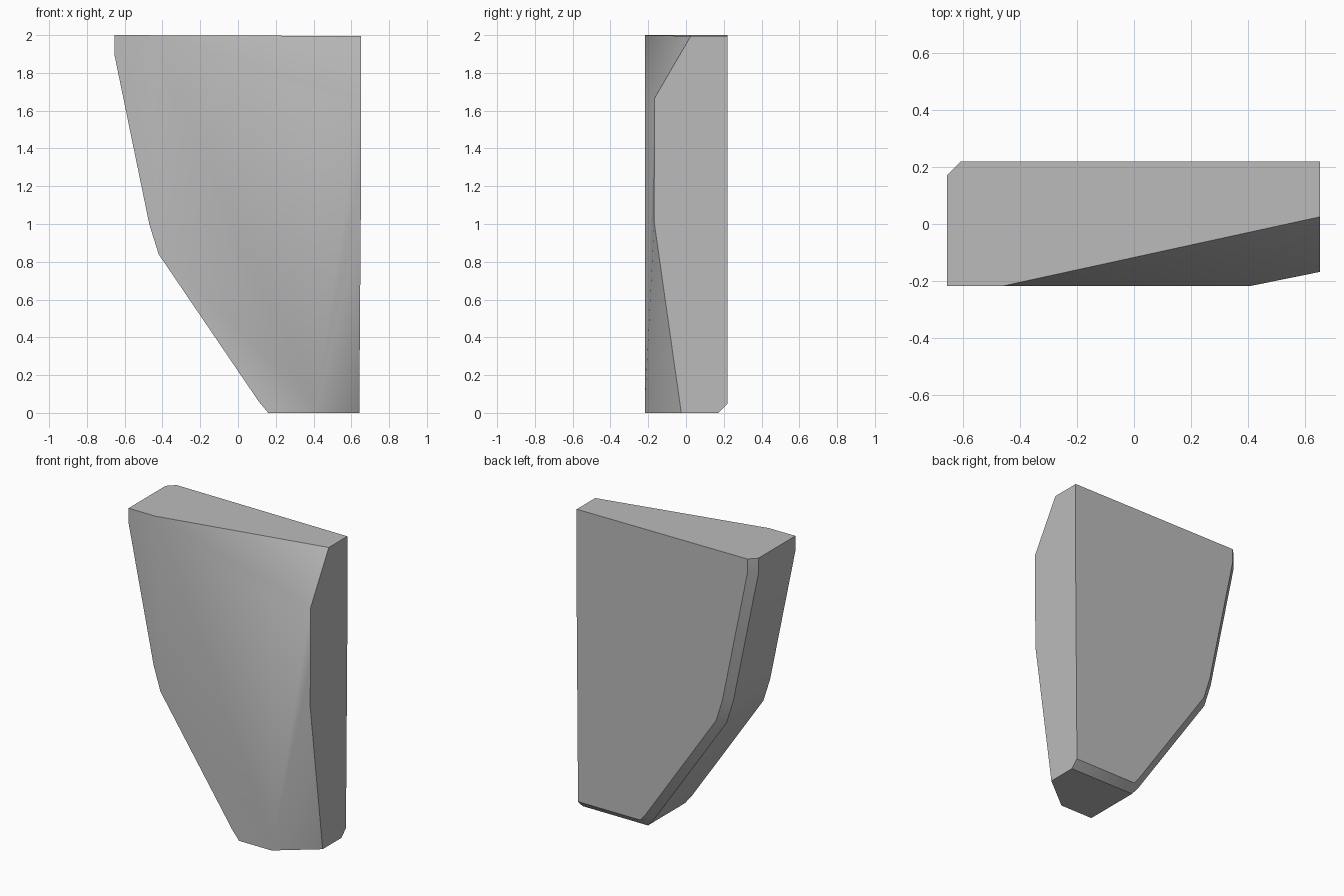
import bpy, bmesh, math
from mathutils import Vector

cube = bpy.data.objects.get("Cube")
if cube:
    bpy.data.objects.remove(cube, do_unlink=True)

FRONT, BACK, BEVEL = -0.217, 0.22, 0.048

# Outline of the slab seen from the front (x, z)
outline = [(-0.655, 2), (-0.655, 1.9), (-0.47, 1.0), (-0.42, 0.84),
           (0.11, 0.06), (0.16, 0), (0.642, 0), (0.652, 1.3), (0.652, 1.995)]

bm = bmesh.new()
face = bm.faces.new([bm.verts.new((x, FRONT, z)) for x, z in outline])
moved = bmesh.ops.extrude_face_region(bm, geom=[face])["geom"]
bmesh.ops.translate(bm, vec=(0, BACK - FRONT, 0),
                    verts=[v for v in moved if isinstance(v, bmesh.types.BMVert)])
bmesh.ops.recalc_face_normals(bm, faces=bm.faces[:])


def slice_off(point, normal):
    """Remove everything on the normal's side of a plane and cap the cut."""
    geom = bm.verts[:] + bm.edges[:] + bm.faces[:]
    cut = bmesh.ops.bisect_plane(bm, geom=geom, dist=1e-5, plane_co=point,
                                 plane_no=normal, clear_outer=True)["geom_cut"]
    edges = [e for e in cut if isinstance(e, bmesh.types.BMEdge)]
    bmesh.ops.holes_fill(bm, edges=edges, sides=0)


def slice_through(a, b, c):
    """Slice along the plane of three points, dropping its front side."""
    a, b, c = Vector(a), Vector(b), Vector(c)
    normal = (b - a).cross(c - a).normalized()
    slice_off(a, normal if normal.y < 0 else -normal)


# Front facets: sloped top, upright corner, tapering lower corner
slice_through((-0.46, FRONT, 2), (0.652, 0.028, 2), (0.652, -0.17, 1.66))
slice_through((0.41, FRONT, 0), (0.41, FRONT, 1), (0.652, -0.168, 1))
slice_through((0.4, FRONT, 0), (0.642, -0.025, 0), (0.652, -0.168, 1.02))

# Bevel on the back rim, along the left side and the foot
for (x0, z0), (x1, z1) in zip(outline[:6], outline[1:7]):
    outward = Vector((z1 - z0, 0, x0 - x1)).normalized()
    slice_off(Vector((x0, BACK - BEVEL, z0)), outward + Vector((0, 1, 0)))

bmesh.ops.remove_doubles(bm, verts=bm.verts[:], dist=0.0005)
bmesh.ops.recalc_face_normals(bm, faces=bm.faces[:])
mesh = bpy.data.meshes.new("faceted_slab")
bm.to_mesh(mesh)
bm.free()
slab = bpy.data.objects.new("faceted_slab", mesh)
bpy.context.collection.objects.link(slab)

# Plain grey
grey = bpy.data.materials.new("light_grey")
grey.use_nodes = True
colour = (0.5, 0.5, 0.5, 1)
grey.diffuse_color = colour
grey.node_tree.nodes["Principled BSDF"].inputs["Base Color"].default_value = colour
mesh.materials.append(grey)

# Soft blends between shallow facets, crisp main edges
bpy.context.view_layer.objects.active = slab
slab.select_set(True)
bpy.ops.object.shade_smooth_by_angle(angle=math.radians(40))
